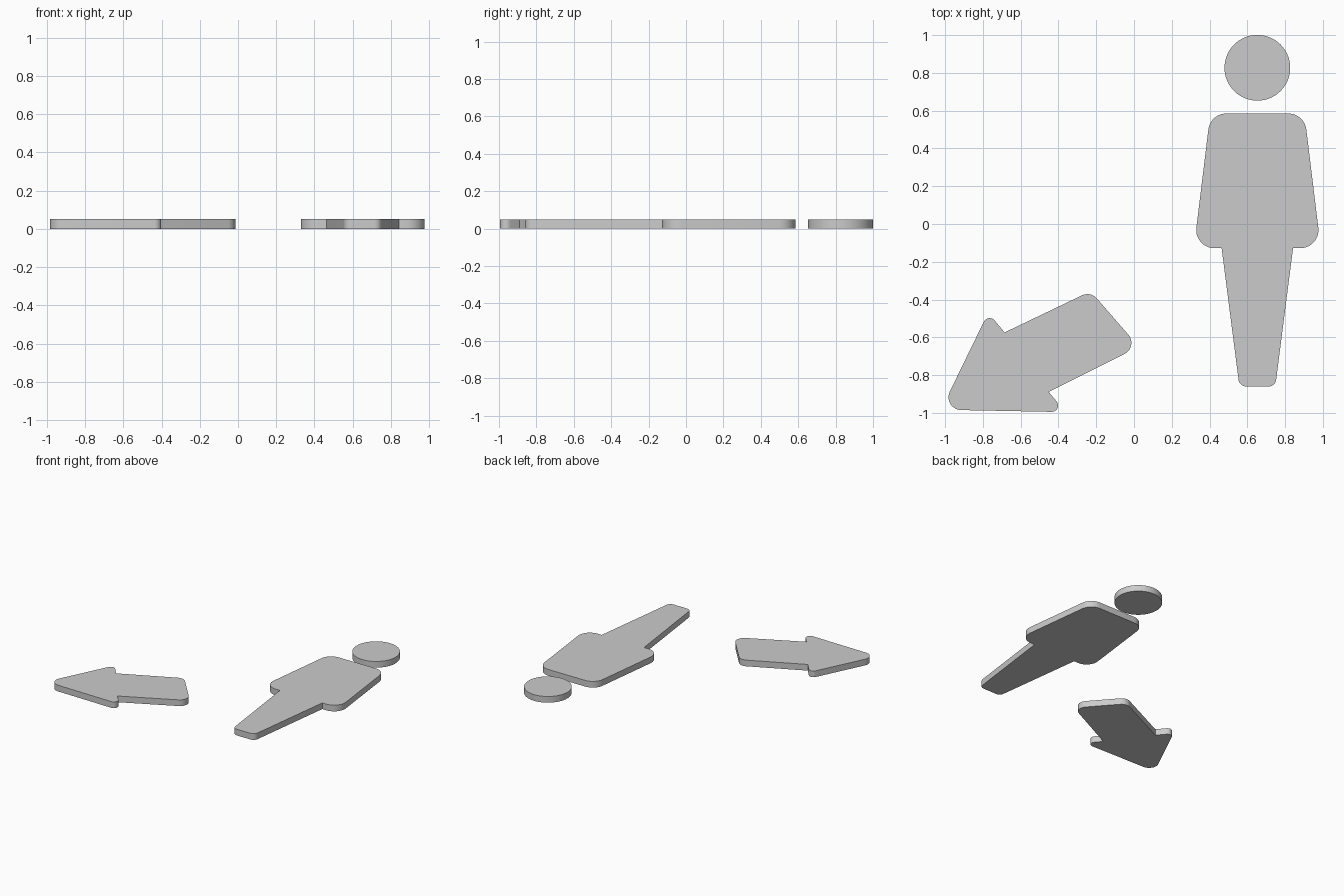
import bpy, bmesh, math
from mathutils import Vector

if "Cube" in bpy.data.objects:
    bpy.data.objects.remove(bpy.data.objects["Cube"])

THICK = 0.05
CX = 0.653  # centre line of the figure


def rounded(corners, seg=10):
    """Outline from (x, y, radius) corners, each filleted by its radius."""
    out = []
    n = len(corners)
    for i, (x, y, r) in enumerate(corners):
        p = Vector((x, y))
        if r == 0:
            out.append(p)
            continue
        a = (Vector(corners[i - 1][:2]) - p).normalized()
        b = (Vector(corners[(i + 1) % n][:2]) - p).normalized()
        half = a.angle(b) / 2
        centre = p + (a + b).normalized() * r / math.sin(half)
        start = p + a * r / math.tan(half) - centre
        end = p + b * r / math.tan(half) - centre
        sweep = math.atan2(start.x * end.y - start.y * end.x, start.dot(end))
        t0 = math.atan2(start.y, start.x)
        for k in range(seg + 1):
            t = t0 + sweep * k / seg
            out.append(centre + r * Vector((math.cos(t), math.sin(t))))
    return out


def slab(name, outline):
    """Extrude a flat outline up from the ground."""
    bm = bmesh.new()
    face = bm.faces.new([bm.verts.new((p.x, p.y, 0)) for p in outline])
    ext = bmesh.ops.extrude_face_region(bm, geom=[face], use_keep_orig=True)
    top = [v for v in ext["geom"] if isinstance(v, bmesh.types.BMVert)]
    bmesh.ops.translate(bm, verts=top, vec=(0, 0, THICK))
    bmesh.ops.recalc_face_normals(bm, faces=bm.faces)
    mesh = bpy.data.meshes.new(name)
    bm.to_mesh(mesh)
    bm.free()
    finish(bpy.data.objects.new(name, mesh), True)


def finish(obj, link=False):
    if link:
        bpy.context.collection.objects.link(obj)
    bpy.ops.object.select_all(action='DESELECT')
    obj.select_set(True)
    bpy.context.view_layer.objects.active = obj
    bpy.ops.object.shade_smooth_by_angle(angle=math.radians(30))


# Head disc
bpy.ops.mesh.primitive_cylinder_add(vertices=64, radius=0.174, depth=THICK,
                                    location=(CX, 0.827, THICK / 2))
bpy.context.object.name = "head"
finish(bpy.context.object)

# Torso and legs: right half profile, mirrored across the centre line
half = [(0.249, 0.585, 0.096), (0.336, -0.128, 0.096),
        (0.189, -0.128, 0), (0.095, -0.86, 0.04)]
body = [(CX + x, y, r) for x, y, r in half]
body += [(CX - x, y, r) for x, y, r in reversed(half)]
slab("body", rounded(body))

# Arrow on the ground
slab("arrow", rounded([
    (-1.022, -0.983, 0.068),   # tip
    (-0.772, -0.470, 0.034),   # upper barb
    (-0.685, -0.574, 0),
    (-0.230, -0.356, 0.066),   # tail
    (0.026, -0.650, 0.066),
    (-0.452, -0.889, 0),
    (-0.361, -0.996, 0.034),   # lower barb
]))
